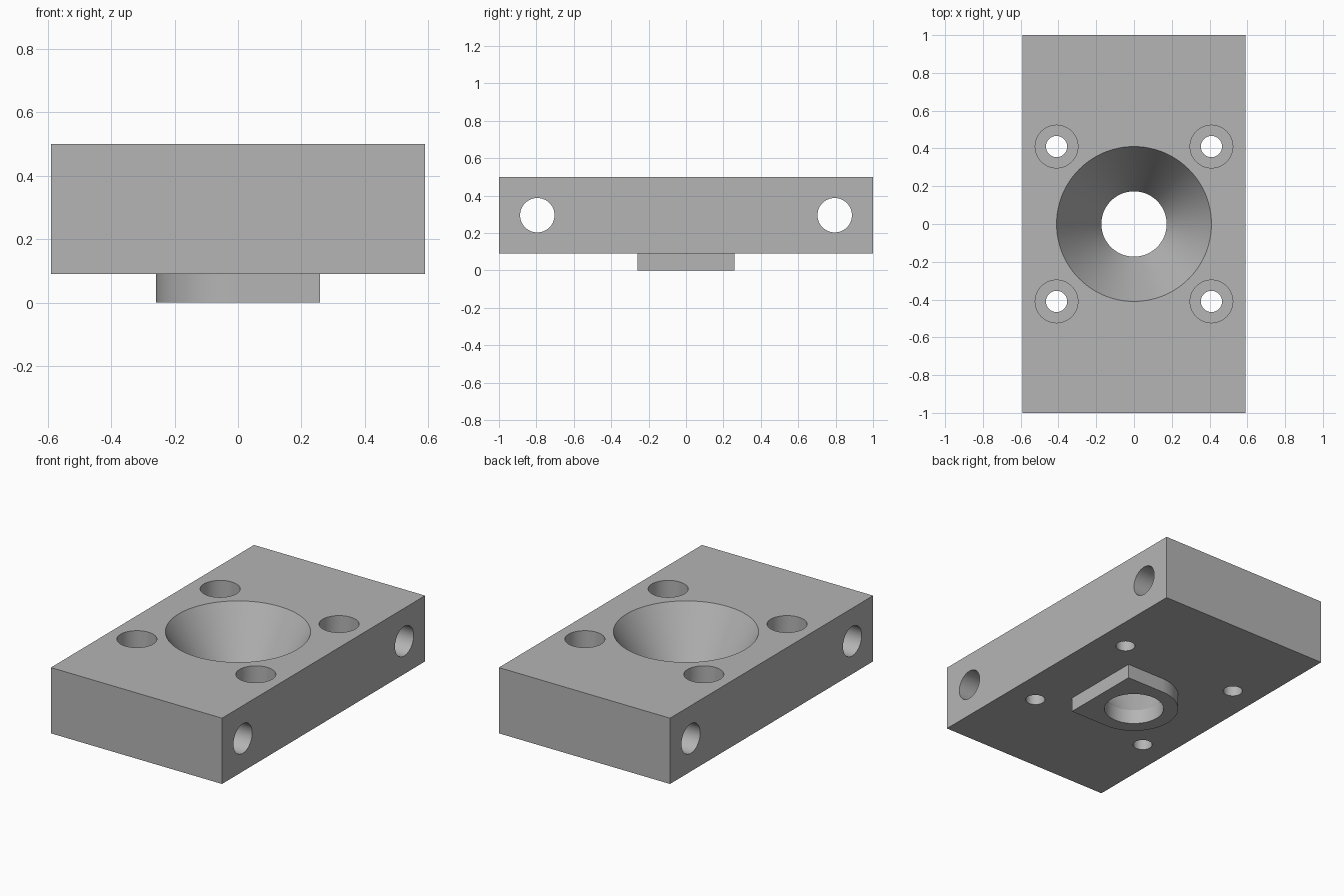
import bpy, bmesh, math
from mathutils import Matrix

old = bpy.data.objects.get("Cube")
if old:
    bpy.data.objects.remove(old, do_unlink=True)

HALF_X, HALF_Y, BASE, TOP = 0.59, 1.0, 0.09, 0.5
BOSS_R, BOLT = 0.258, 0.41
SEGMENTS = 96

grey = bpy.data.materials.new("machined grey")
grey.use_nodes = True
grey.diffuse_color = (0.46, 0.46, 0.46, 1)
grey.node_tree.nodes["Principled BSDF"].inputs["Base Color"].default_value = grey.diffuse_color


def make_object(name, bm):
    bmesh.ops.recalc_face_normals(bm, faces=bm.faces[:])
    mesh = bpy.data.meshes.new(name)
    bm.to_mesh(mesh)
    bm.free()
    mesh.materials.append(grey)
    obj = bpy.data.objects.new(name, mesh)
    bpy.context.collection.objects.link(obj)
    return obj


def prism(name, outline, z0, z1):
    """Extrude a flat outline from z0 to z1."""
    bm = bmesh.new()
    face = bm.faces.new([bm.verts.new((x, y, z0)) for x, y in outline])
    grown = bmesh.ops.extrude_face_region(bm, geom=[face])["geom"]
    verts = [v for v in grown if isinstance(v, bmesh.types.BMVert)]
    bmesh.ops.translate(bm, verts=verts, vec=(0, 0, z1 - z0))
    return make_object(name, bm)


def turned(name, profile, matrix):
    """Closed turned solid from (radius, height) pairs."""
    bm = bmesh.new()
    rings = []
    for r, z in profile:
        rings.append([bm.verts.new((r * math.cos(a), r * math.sin(a), z))
                      for a in (math.tau * i / SEGMENTS for i in range(SEGMENTS))])
    for low, high in zip(rings, rings[1:]):
        for i in range(SEGMENTS):
            j = (i + 1) % SEGMENTS
            bm.faces.new((low[i], low[j], high[j], high[i]))
    bm.faces.new(rings[0])
    bm.faces.new(rings[-1])
    bm.transform(matrix)
    obj = make_object(name, bm)
    obj.hide_render = True
    return obj


# Rectangular block
block = prism("mounting_block", [(-HALF_X, -HALF_Y), (HALF_X, -HALF_Y),
                                 (HALF_X, HALF_Y), (-HALF_X, HALF_Y)], BASE, TOP)

# D-shaped boss below: square on the left, half round on the right
arc = [math.pi / 2 + math.pi * i / 48 for i in range(49)]
outline = [(BOSS_R, -BOSS_R), (BOSS_R, BOSS_R)]
outline += [(BOSS_R * math.cos(a), BOSS_R * math.sin(a)) for a in arc]
boss = prism("locating_boss", outline, 0, BASE + 0.05)

# Funnel: straight bore through the boss, then a cone open at the top
slope = (0.41 - 0.173) / (TOP - BASE)
cutters = [turned("funnel_cutter", [(0.173, -0.1), (0.173, BASE),
                                    (0.41 + 0.1 * slope, TOP + 0.1)], Matrix())]

for side in (-1, 1):
    # Counterbored bolt holes
    for end in (-1, 1):
        cutters.append(turned("bolt_hole_cutter",
                              [(0.056, -0.1), (0.056, TOP - 0.14),
                               (0.113, TOP - 0.14), (0.113, TOP + 0.1)],
                              Matrix.Translation((side * BOLT, end * BOLT, 0))))
    # Cross holes near each end
    cutters.append(turned("cross_hole_cutter", [(0.092, -1), (0.092, 1)],
                          Matrix.Translation((0, side * 0.795, 0.295))
                          @ Matrix.Rotation(math.pi / 2, 4, 'Y')))

# Join the boss and cut all holes
for tool in [boss] + cutters:
    mod = block.modifiers.new(tool.name, 'BOOLEAN')
    mod.operation = 'UNION' if tool is boss else 'DIFFERENCE'
    mod.solver = 'EXACT'
    mod.object = tool
bpy.context.view_layer.update()
graph = bpy.context.evaluated_depsgraph_get()
result = bpy.data.meshes.new_from_object(block.evaluated_get(graph))
block.modifiers.clear()
block.data = result
for tool in [boss] + cutters:
    bpy.data.objects.remove(tool, do_unlink=True)

# Smooth bores with crisp edges
for obj in bpy.context.selected_objects:
    obj.select_set(False)
block.select_set(True)
bpy.context.view_layer.objects.active = block
bpy.ops.object.shade_smooth_by_angle(angle=math.radians(20))
